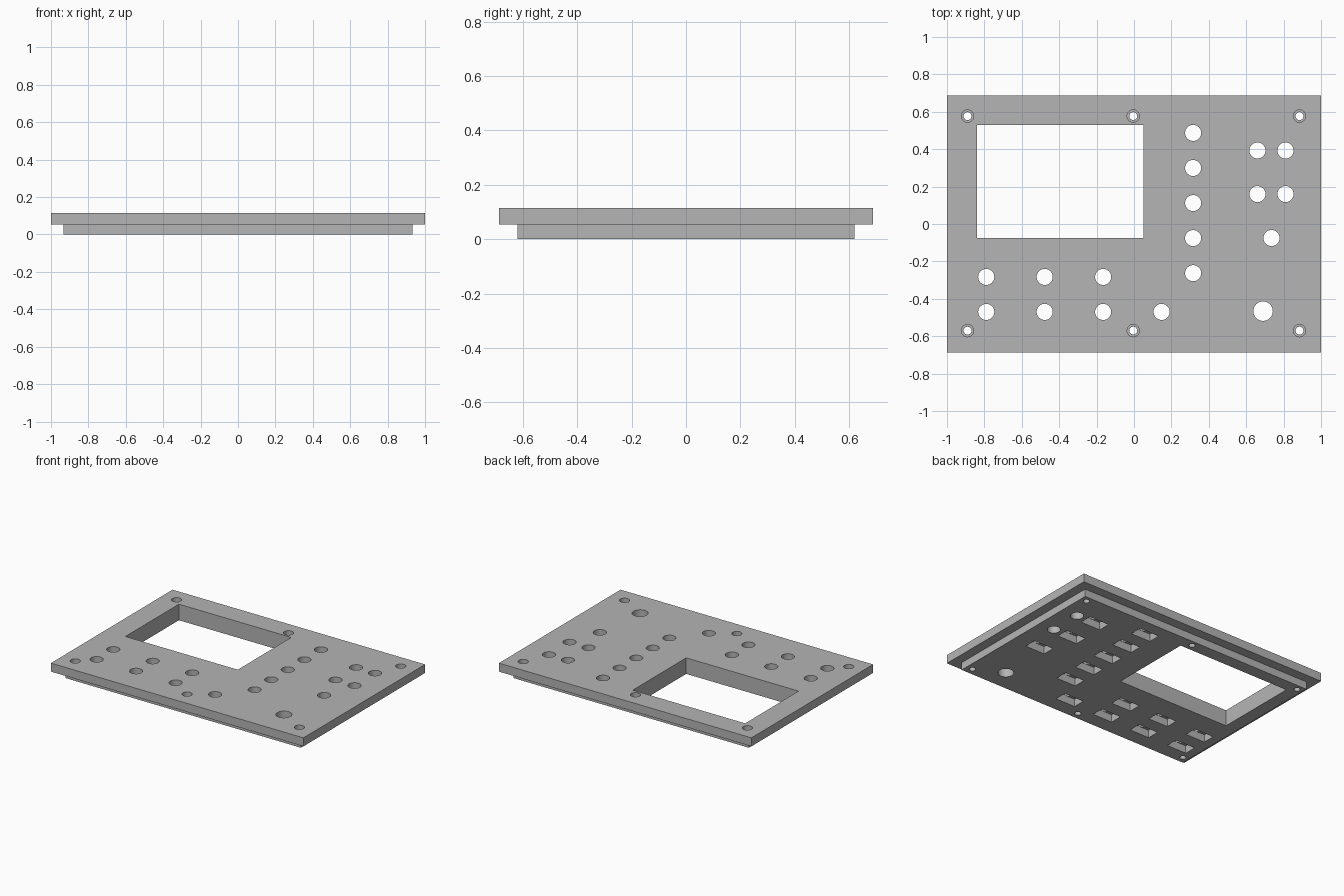
import bpy
import bmesh
from mathutils import Matrix, Vector

default_cube = bpy.data.objects.get("Cube")
if default_cube:
    bpy.data.objects.remove(default_cube, do_unlink=True)

WIDTH, DEPTH, TOP, STEP, LIP = 2.0, 1.376, 0.115, 0.054, 0.068

grey = bpy.data.materials.new("panel grey")
grey.use_nodes = True
grey.diffuse_color = (0.46, 0.46, 0.46, 1)
grey.node_tree.nodes["Principled BSDF"].inputs["Base Color"].default_value = grey.diffuse_color


def add_box(bm, x, y, z0, z1, sx, sy):
    m = Matrix.Translation((x, y, (z0 + z1) / 2)) @ Matrix.Diagonal((sx, sy, z1 - z0, 1))
    return bmesh.ops.create_cube(bm, size=1, matrix=m)


def add_cylinder(bm, x, y, z0, z1, r):
    bmesh.ops.create_cone(bm, cap_ends=True, segments=40, radius1=r, radius2=r, depth=z1 - z0,
                          matrix=Matrix.Translation((x, y, (z0 + z1) / 2)))


def to_object(bm, name):
    bmesh.ops.recalc_face_normals(bm, faces=bm.faces)
    mesh = bpy.data.meshes.new(name)
    bm.to_mesh(mesh)
    bm.free()
    mesh.materials.append(grey)
    ob = bpy.data.objects.new(name, mesh)
    bpy.context.collection.objects.link(ob)
    return ob


# Hole layout
column = [(0.316, 0.487 - 0.1875 * i) for i in range(5)]
lower_rows = [(-0.79 + 0.3125 * i, -0.47) for i in range(4)]
lower_rows += [(x, -0.283) for x, y in lower_rows[:3]]
side_buttons = [(0.66, 0.393), (0.66, 0.16), (0.735, -0.075)]
buttons = column + lower_rows + side_buttons
lamps = [(0.81, 0.393), (0.81, 0.16)]
screws = [(x, y) for x in (-0.89, -0.004, 0.885) for y in (-0.57, 0.577)]

# Stepped panel body: a plate with a narrower raised back
bm = bmesh.new()
add_box(bm, 0, 0, STEP, TOP, WIDTH, DEPTH)
bottom = min(bm.faces, key=lambda f: f.calc_center_median().z)
bmesh.ops.inset_region(bm, faces=[bottom], thickness=LIP, use_even_offset=True)
back = bmesh.ops.extrude_discrete_faces(bm, faces=[bottom])["faces"][0]
bmesh.ops.translate(bm, verts=back.verts, vec=Vector((0, 0, -STEP)))
panel = to_object(bm, "control_panel")

# Screen window and round through holes
bm = bmesh.new()
add_box(bm, -0.394, 0.227, -0.1, 0.2, 0.89, 0.605)
for x, y in buttons + lamps:
    add_cylinder(bm, x, y, -0.1, 0.2, 0.043)
for x, y in screws:
    add_cylinder(bm, x, y, -0.1, 0.2, 0.021)
add_cylinder(bm, 0.69, -0.466, -0.1, 0.2, 0.052)
through_holes = to_object(bm, "through_hole_cutter")

# Screw head recesses on the front, button pockets on the back
bm = bmesh.new()
for x, y in screws:
    add_cylinder(bm, x, y, 0.07, 0.2, 0.033)
for x, y in buttons:
    add_box(bm, x, y, -0.1, STEP, 0.155, 0.088)
recesses = to_object(bm, "recess_cutter")

# Cut the panel
bpy.context.view_layer.objects.active = panel
panel.select_set(True)
for cutter in (recesses, through_holes):
    cutter.hide_render = True
    mod = panel.modifiers.new(cutter.name, "BOOLEAN")
    mod.operation = "DIFFERENCE"
    mod.solver = "EXACT"
    mod.object = cutter
    bpy.ops.object.modifier_apply(modifier=mod.name)
    bpy.data.objects.remove(cutter, do_unlink=True)

bpy.ops.object.select_all(action="DESELECT")
panel.select_set(True)
bpy.ops.object.shade_smooth_by_angle()
